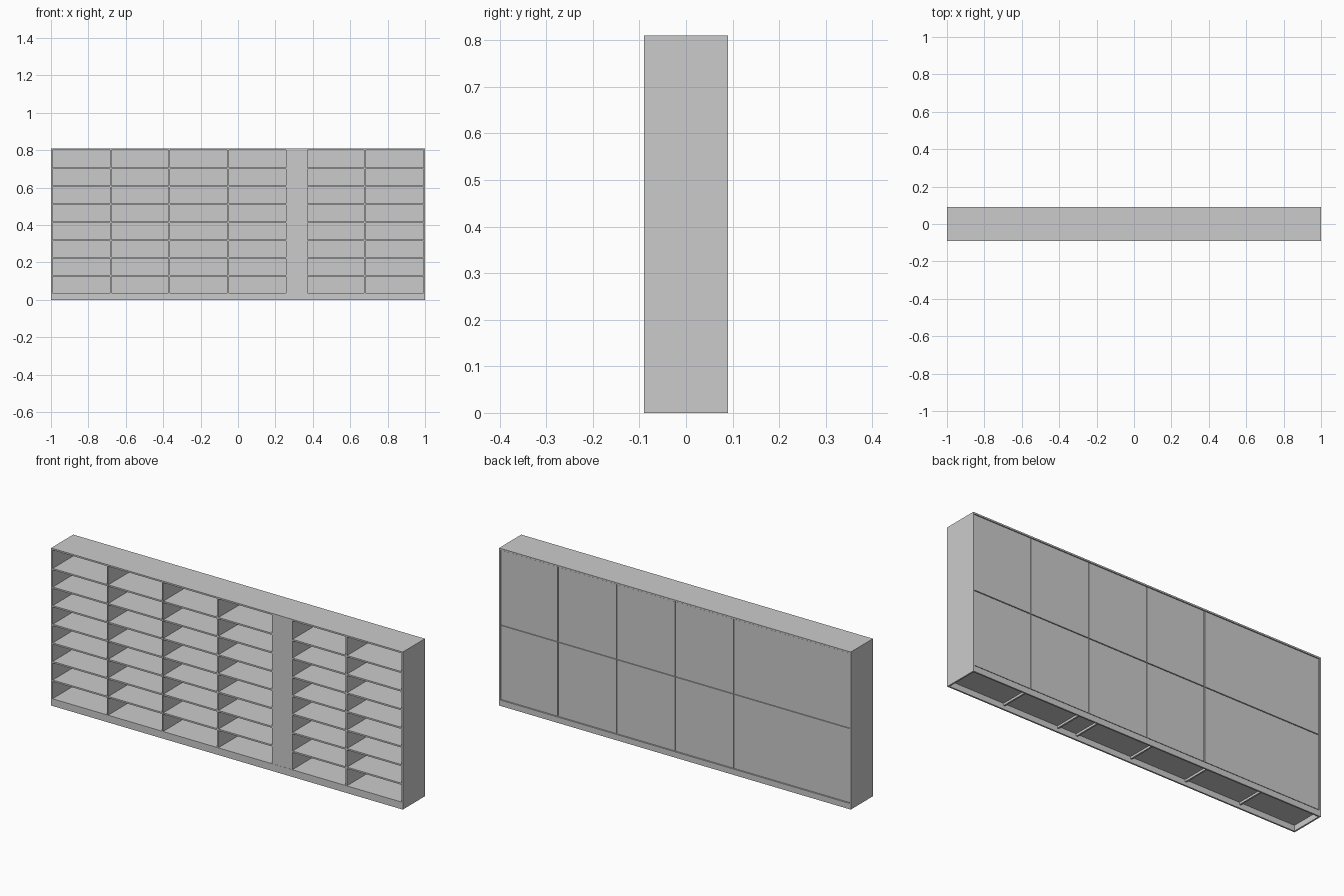
import bpy

cube = bpy.data.objects.get("Cube")
if cube:
    bpy.data.objects.remove(cube, do_unlink=True)

# One plain grey for the whole unit
grey = bpy.data.materials.new("light grey")
grey.use_nodes = True
tone = (0.6, 0.6, 0.6, 1)
grey.diffuse_color = tone
grey.node_tree.nodes["Principled BSDF"].inputs["Base Color"].default_value = tone

CORNERS = [(x, y, z) for x in (0, 1) for y in (0, 1) for z in (0, 1)]
FACES = [(0, 1, 3, 2), (4, 6, 7, 5), (0, 4, 5, 1), (2, 3, 7, 6), (0, 2, 6, 4), (1, 5, 7, 3)]


def board(name, x, y, z):
    """Box spanning the given (low, high) ranges."""
    verts = [(x[i], y[j], z[k]) for i, j, k in CORNERS]
    mesh = bpy.data.meshes.new(name)
    mesh.from_pydata(verts, [], FACES)
    mesh.materials.append(grey)
    obj = bpy.data.objects.new(name, mesh)
    bpy.context.collection.objects.link(obj)
    return obj


W, D, H = 1.0, 0.09, 0.81        # half width, half depth, height
T = 0.008                        # board thickness
BASE, CEIL = 0.037, H - T        # lowest shelf top, underside of the top
ROWS = 8

# Outer case: sides, top and hollow plinth
board("top_board", (-W, W), (-D, D), (CEIL, H))
for name, s in (("left", 1), ("right", -1)):
    xs = sorted((s * W, s * (W - T)))
    board(name + "_side", xs, (-D, D), (0, CEIL))
board("front_plinth", (-W + T, W - T), (-D, -D + T), (0, BASE))
board("back_plinth", (-W + T, W - T), (D - T, D), (0, BASE - 0.007))

# Uprights between the columns
dividers = [-0.68, -0.367, -0.053, 0.26, 0.368, 0.678]
for x in dividers:
    board("divider", (x - T / 2, x + T / 2), (-D + 0.001, D - 0.012), (0.018, CEIL))

# Closed front between the two shelf groups
board("filler_panel", (0.26 + T / 2, 0.368 - T / 2), (-D + 0.001, -D + T), (BASE, CEIL))

# Shelves in every open column
edges = [-W + T / 2] + dividers + [W - T / 2]
pitch = (CEIL - BASE) / ROWS
for col, (a, b) in enumerate(zip(edges, edges[1:])):
    rows = 1 if col == 4 else ROWS
    for row in range(rows):
        z = BASE + row * pitch
        front = -D + (T if row == 0 else 0.002)
        board("shelf", (a + T / 2, b - T / 2), (front, D - 0.012), (z - T, z))

# Back: inner sheet with a grid of panels divided by narrow grooves
board("back_sheet", (-W + T, W - T), (D - 0.012, D - 0.008), (BASE - T, CEIL))
seams = [-W + T, -0.333, 0.0, 0.333, 0.667, W - T]
levels = [BASE - 0.005, 0.415, CEIL]
G = 0.002
for a, b in zip(seams, seams[1:]):
    for lo, hi in zip(levels, levels[1:]):
        board("back_panel", (a + G, b - G), (D - 0.008, D - 0.003), (lo + G, hi - G))
